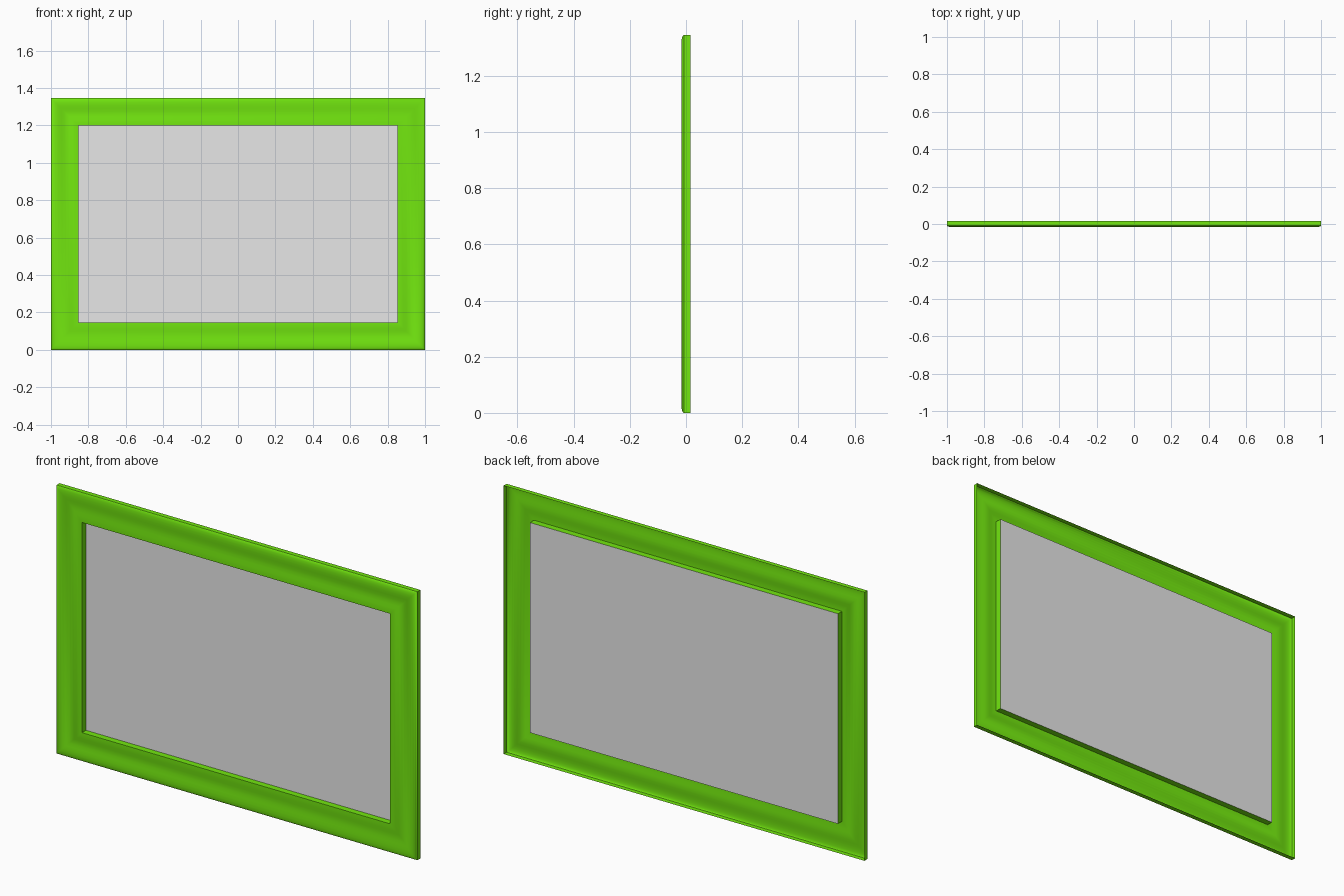
import bpy
import bmesh

WIDTH, HEIGHT, BACK = 2.0, 1.345, 0.016

cube = bpy.data.objects.get("Cube")
if cube:
    bpy.data.objects.remove(cube, do_unlink=True)


def make_material(name, colour):
    mat = bpy.data.materials.new(name)
    mat.use_nodes = True
    mat.diffuse_color = colour
    mat.node_tree.nodes["Principled BSDF"].inputs["Base Color"].default_value = colour
    return mat


def make_object(name, bm, mat):
    mesh = bpy.data.meshes.new(name)
    bm.to_mesh(mesh)
    bm.free()
    mesh.materials.append(mat)
    obj = bpy.data.objects.new(name, mesh)
    bpy.context.collection.objects.link(obj)
    return obj


def rectangle(bm, inset, y):
    """Four corners, counter-clockwise seen from the front."""
    x, low, high = WIDTH / 2 - inset, inset, HEIGHT - inset
    return [bm.verts.new(p) for p in
            ((-x, y, low), (x, y, low), (x, y, high), (-x, y, high))]


green = make_material("bright green", (0.17, 0.8, 0.005, 1))
grey = make_material("light grey", (0.8, 0.8, 0.8, 1))

# Moulding: two rounded beads with a shallow groove between, open at the back
profile = [(0, BACK), (0, -0.008), (0.004, -0.012), (0.012, -0.015),
           (0.025, -0.016), (0.04, -0.0145), (0.055, -0.0115),
           (0.07, -0.009), (0.085, -0.009), (0.1, -0.0115),
           (0.115, -0.0145), (0.13, -0.016), (0.146, -0.0155),
           (0.146, BACK)]
bm = bmesh.new()
rings = [rectangle(bm, inset, y) for inset, y in profile]
for outer, inner in zip(rings, rings[1:]):
    for i in range(4):
        j = (i + 1) % 4
        bm.faces.new((outer[i], outer[j], inner[j], inner[i]))
frame = make_object("frame_moulding", bm, green)

# Flat panel closing the opening at the back of the moulding
bm = bmesh.new()
bm.faces.new(rectangle(bm, profile[-1][0], BACK))
make_object("panel", bm, grey)

bpy.ops.object.select_all(action="DESELECT")
frame.select_set(True)
bpy.context.view_layer.objects.active = frame
bpy.ops.object.shade_smooth_by_angle(angle=0.7)
